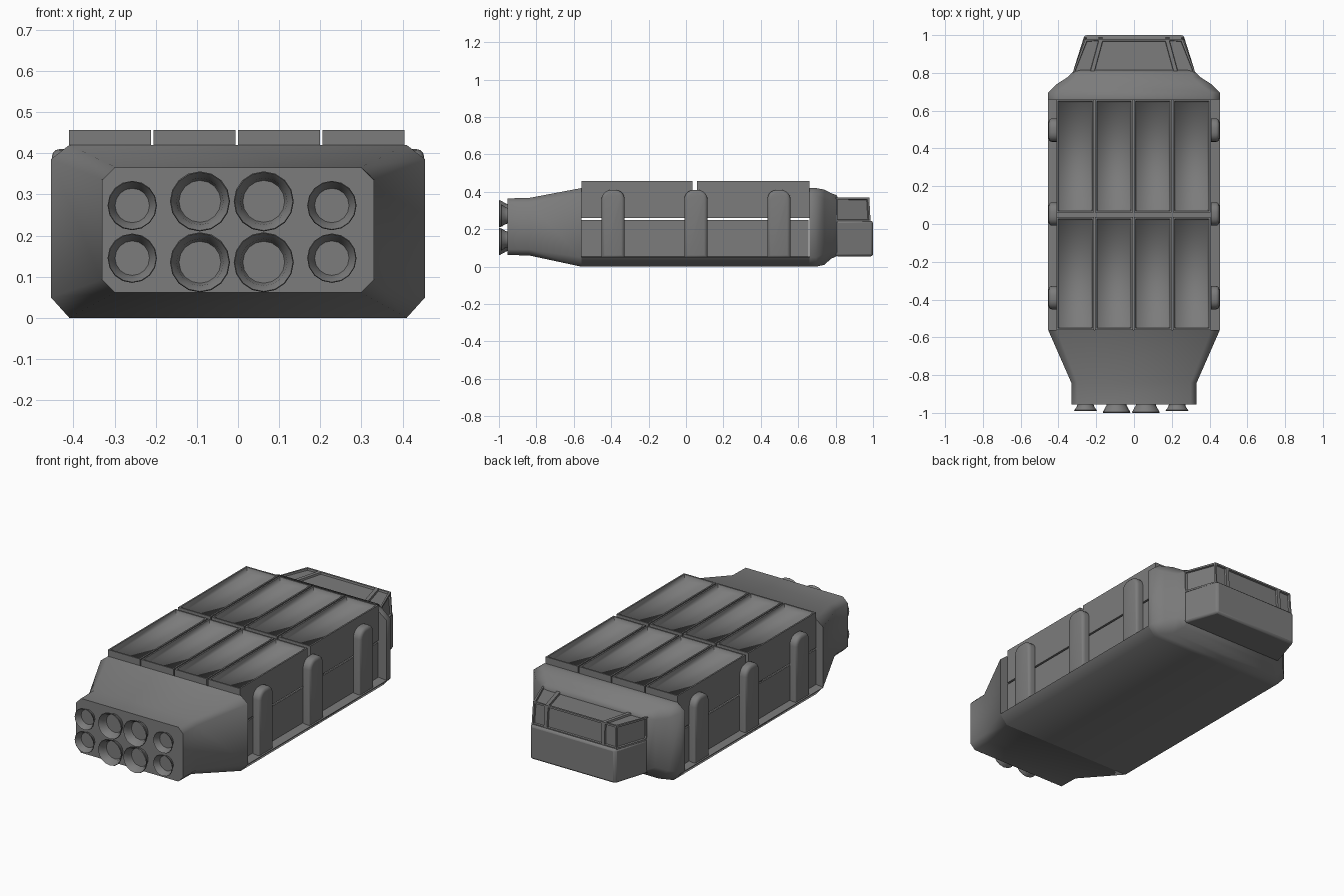
import bpy, bmesh, math
from mathutils import Matrix

if "Cube" in bpy.data.objects:
    bpy.data.objects.remove(bpy.data.objects["Cube"])

# Dark grey paint shared by every part
paint = bpy.data.materials.new("dark_grey")
paint.diffuse_color = (0.2, 0.2, 0.2, 1)
paint.use_nodes = True
paint.node_tree.nodes["Principled BSDF"].inputs["Base Color"].default_value = paint.diffuse_color


def finish(name, bm, angle=35, bevel=0.0, segments=2):
    bmesh.ops.recalc_face_normals(bm, faces=bm.faces)
    me = bpy.data.meshes.new(name)
    bm.to_mesh(me)
    bm.free()
    me.materials.append(paint)
    me.shade_smooth()
    me.set_sharp_from_angle(angle=math.radians(angle))
    ob = bpy.data.objects.new(name, me)
    bpy.context.collection.objects.link(ob)
    if bevel:
        m = ob.modifiers.new("bevel", 'BEVEL')
        m.width, m.segments, m.limit_method = bevel, segments, 'ANGLE'
    return ob


def section(y, w, z0, z1, cx, c0, c1):
    """Eight-sided cross-section with chamfered corners."""
    half = [(w - cx, z0), (w, z0 + c0), (w, z1 - c1), (w - cx, z1)]
    return [(x, y, z) for x, z in half] + [(-x, y, z) for x, z in reversed(half)]


def loft(name, rings, angle=35, bevel=0.0):
    bm = bmesh.new()
    vs = [[bm.verts.new(p) for p in r] for r in rings]
    n = len(vs[0])
    for a, b in zip(vs, vs[1:]):
        for i in range(n):
            j = (i + 1) % n
            bm.faces.new((a[i], a[j], b[j], b[i]))
    bm.faces.new(vs[0])
    bm.faces.new(vs[-1])
    return finish(name, bm, angle, bevel)


def box(bm, x0, x1, y0, y1, z0, z1):
    mat = Matrix.Translation(((x0 + x1) / 2, (y0 + y1) / 2, (z0 + z1) / 2))
    mat = mat @ Matrix.Diagonal((x1 - x0, y1 - y0, z1 - z0, 1))
    return bmesh.ops.create_cube(bm, size=1, matrix=mat)["verts"]


# Engine housing tapering towards the nozzles
loft("engine_housing", [
    section(-0.56, 0.455, 0.0, 0.42, 0.045, 0.05, 0.035),
    section(-0.84, 0.332, 0.06, 0.367, 0.032, 0.032, 0.03),
    section(-0.955, 0.33, 0.062, 0.365, 0.03, 0.03, 0.03)], angle=62)

# Cargo deck with chamfered lower edges
loft("cargo_deck", [
    [(0.41, y, 0), (0.455, y, 0.05), (0.41, y, 0.055),
     (-0.41, y, 0.055), (-0.455, y, 0.05), (-0.41, y, 0)] for y in (-0.56, 0.66)], angle=60)

# Rounded bulkhead behind the cab
loft("cab_bulkhead", [
    section(0.66, 0.455, 0.0, 0.42, 0.045, 0.05, 0.035),
    section(0.695, 0.455, 0.0, 0.42, 0.045, 0.05, 0.035),
    section(0.74, 0.41, 0.01, 0.412, 0.06, 0.06, 0.05),
    section(0.775, 0.355, 0.042, 0.393, 0.045, 0.045, 0.04),
    section(0.805, 0.325, 0.055, 0.382, 0.02, 0.02, 0.02),
    section(0.815, 0.30, 0.07, 0.36, 0.02, 0.02, 0.02)], angle=62)

# Cab lower body
loft("cab_body", [
    [(0.325, 0.80, z), (0.262, 1.0, z), (-0.262, 1.0, z), (-0.325, 0.80, z)]
    for z in (0.055, 0.245)], bevel=0.012)

# Cab upper body with inset window panes on roof, front and sides
bm = bmesh.new()
grid = {}
for iz, z in enumerate((0.24, 0.37)):
    for iy, (y, w) in enumerate(((0.80, 0.325), (0.987 - 0.007 * iz, 0.262 - 0.004 * iz))):
        for ix, f in enumerate((-1, -0.68, 0.68, 1)):
            grid[ix, iy, iz] = bm.verts.new((f * w, y, z))
panes = []
for i in range(3):
    for keys in (((i, 0, 1), (i + 1, 0, 1), (i + 1, 1, 1), (i, 1, 1)),
                 ((i, 1, 0), (i, 1, 1), (i + 1, 1, 1), (i + 1, 1, 0))):
        panes.append(bm.faces.new([grid[k] for k in keys]))
    bm.faces.new([grid[k] for k in ((i, 0, 0), (i + 1, 0, 0), (i + 1, 0, 1), (i, 0, 1))])
    bm.faces.new([grid[k] for k in ((i, 0, 0), (i, 1, 0), (i + 1, 1, 0), (i + 1, 0, 0))])
for i in (0, 3):
    panes.append(bm.faces.new([grid[k] for k in ((i, 0, 0), (i, 1, 0), (i, 1, 1), (i, 0, 1))]))
bmesh.ops.recalc_face_normals(bm, faces=bm.faces)
bmesh.ops.inset_individual(bm, faces=panes, thickness=0.014, depth=0)
bmesh.ops.inset_individual(bm, faces=panes, thickness=0.003, depth=-0.01)
finish("cab_windows", bm, 25)

# Cargo containers: two tiers, two rows, four columns, with softly dished lids
for tier, (z0, z1, y_end) in {"lower": (0.055, 0.25, 0.655), "upper": (0.26, 0.457, 0.66)}.items():
    bm = bmesh.new()
    for y0, y1 in ((-0.56, 0.036), (0.06, y_end)):
        for c in range(4):
            x0 = -0.411 + 0.2055 * c
            box(bm, x0, x0 + 0.199, y0, y1, z0, z1)
    tops = [f for f in bm.faces if f.calc_center_median().z > z1 - 0.001]
    bmesh.ops.inset_individual(bm, faces=tops, thickness=0.012, depth=0)
    bmesh.ops.inset_individual(bm, faces=tops, thickness=0.012, depth=-0.03)
    finish(tier + "_containers", bm, 80)
    # Keep the box edges and rims crisp, leave the dish floors smooth
    me = bpy.data.objects[tier + "_containers"].data
    for e in me.edges:
        if all(me.vertices[v].co.z > z1 - 0.001 or me.vertices[v].co.z < z0 + 0.001
               for v in e.vertices):
            e.use_edge_sharp = True

# Side ribs with rounded tops, mirrored left and right
for side, name in ((1, "right_ribs"), (-1, "left_ribs")):
    bm = bmesh.new()
    for y in (-0.39, 0.053, 0.497):
        xs = sorted((side * 0.408, side * 0.452))
        box(bm, *xs, y - 0.062, y + 0.062, 0.045, 0.41)
    edges = [e for e in bm.edges
             if (abs(e.verts[0].co.z - e.verts[1].co.z) < 0.01
                 and abs(e.verts[0].co.y - e.verts[1].co.y) < 0.01 and e.verts[0].co.z > 0.4)]
    bmesh.ops.bevel(bm, geom=edges, offset=0.05, segments=5, profile=0.5, affect='EDGES')
    outer = [e for e in bm.edges if all(abs(v.co.x) > 0.45 for v in e.verts)
             and len(e.link_faces) == 2 and e.calc_face_angle(0) > 1]
    bmesh.ops.bevel(bm, geom=outer, offset=0.018, segments=3, profile=0.5, affect='EDGES')
    finish(name, bm, 40)

# Flared engine nozzles, hollow at the mouth
N = 16
for col, (x, r, tip, zs) in enumerate(((-0.257, 0.06, -0.99, (0.145, 0.273)),
                                       (-0.0925, 0.073, -1.0, (0.135, 0.283)),
                                       (0.0625, 0.073, -1.0, (0.135, 0.283)),
                                       (0.228, 0.06, -0.99, (0.145, 0.273)))):
    for row, z in enumerate(zs):
        profile = [(r * 0.66, -0.94), (r * 0.7, -0.957), (r * 0.82, -0.972), (r, tip + 0.004),
                   (r * 0.97, tip), (r * 0.78, tip + 0.02), (r * 0.72, -0.956)]
        loft(f"nozzle_{col + 1}_{row + 1}", [
            [(x + q * math.cos(2 * math.pi * i / N), y, z + q * math.sin(2 * math.pi * i / N))
             for i in range(N)] for q, y in profile], angle=40)
